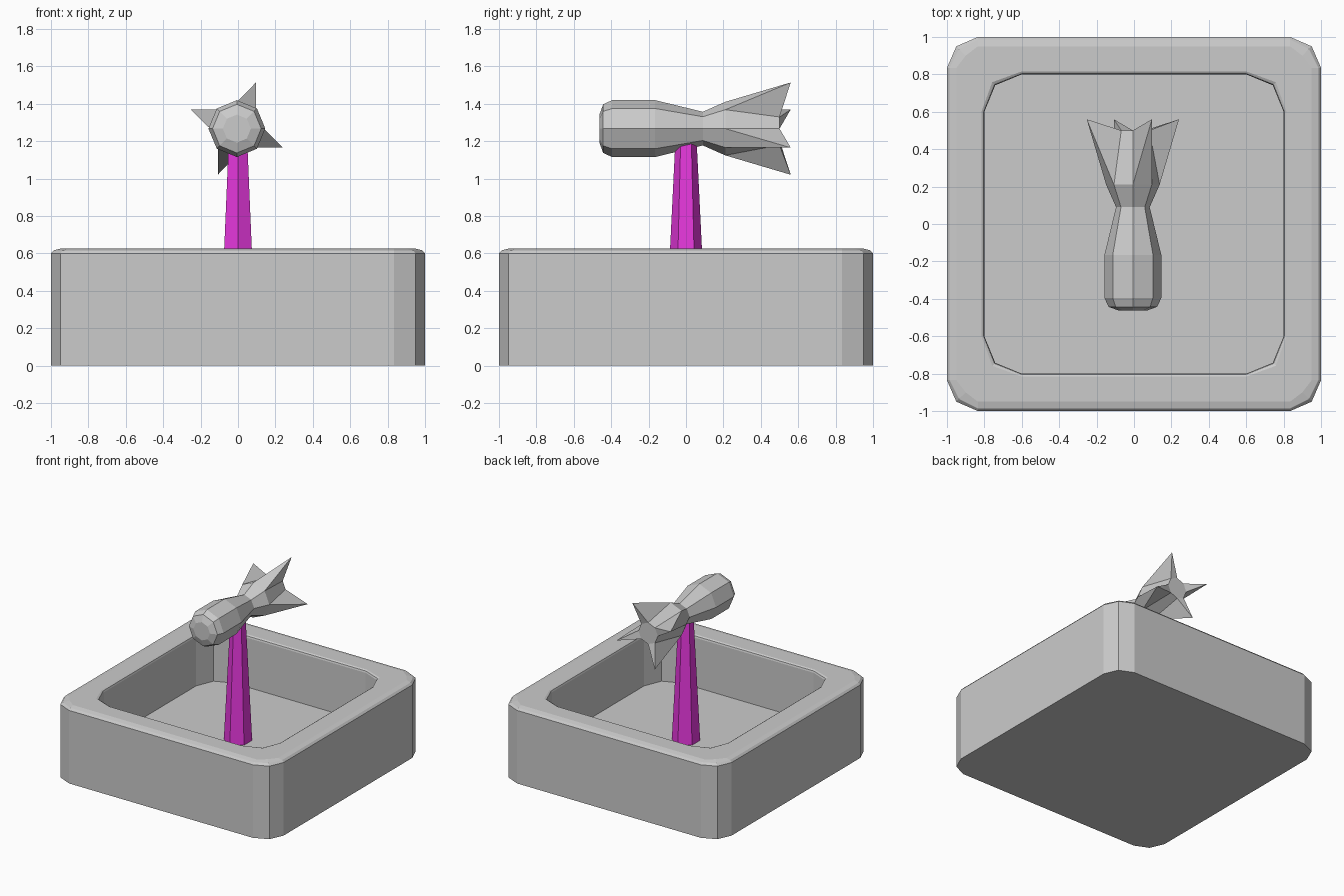
import bpy, bmesh
from math import cos, sin, radians
from mathutils import Vector

if "Cube" in bpy.data.objects:
    bpy.data.objects.remove(bpy.data.objects["Cube"])


def finish(name, bm, mat=None):
    bmesh.ops.recalc_face_normals(bm, faces=bm.faces[:])
    me = bpy.data.meshes.new(name)
    bm.to_mesh(me)
    bm.free()
    ob = bpy.data.objects.new(name, me)
    bpy.context.collection.objects.link(ob)
    if mat:
        me.materials.append(mat)
    return ob


def loft(bm, rings):
    """Bridge consecutive closed rings of points, return vertex rings."""
    rows = [[bm.verts.new(p) for p in r] for r in rings]
    for a, b in zip(rows, rows[1:]):
        n = len(a)
        for i in range(n):
            bm.faces.new((a[i], a[(i + 1) % n], b[(i + 1) % n], b[i]))
    return rows


def rounded_square(half, straight, mid, z):
    """Square ring with two-segment corners."""
    corner = [(half, straight), (mid, mid), (straight, half)]
    pts = []
    for k in range(4):
        for x, y in corner:
            for _ in range(k):
                x, y = -y, x
            pts.append((x, y, z))
    return pts


# Basin: outer wall, softened rim, inner wall and floor
rings = [rounded_square(1 - o, 0.835, 0.95 - o, z)
         for o, z in ((0, 0), (0, 0.6), (0.014, 0.616), (0.05, 0.625))]
rings += [rounded_square(0.8 + o, 0.6, 0.742 + o, z)
          for o, z in ((0.016, 0.625), (0.004, 0.618), (0, 0.605), (0, 0.2))]
bm = bmesh.new()
rows = loft(bm, rings)
bm.faces.new(rows[0])
bm.faces.new(rows[-1])
finish("basin", bm)

# Tapered six-sided post
magenta = bpy.data.materials.new("magenta")
magenta.diffuse_color = (0.8, 0.04, 0.73, 1)
magenta.use_nodes = True
magenta.node_tree.nodes["Principled BSDF"].inputs["Base Color"].default_value = magenta.diffuse_color
bm = bmesh.new()
rows = loft(bm, [[(r * cos(radians(30 + 60 * i)), r * sin(radians(30 + 60 * i)), z)
                  for i in range(6)] for r, z in ((0.106, 0.2), (0.055, 1.24))])
for r in rows:
    bm.faces.new(r)
finish("post", bm, magenta)

# Eight-sided spout body lying along y
CX, CZ = -0.006, 1.267


def at(angle, r, y):
    return Vector((CX + r * cos(radians(angle)), y, CZ + r * sin(radians(angle))))


profile = [(-0.463, 0.075), (-0.443, 0.13), (-0.395, 0.152), (-0.165, 0.152),
           (0.09, 0.09), (0.21, 0.143)]
bm = bmesh.new()
rows = loft(bm, [[at(45 * i, r, y) for i in range(8)] for y, r in profile])
bm.faces.new(rows[0])

# Tail: odd faces pulled out into four pointed fins, even faces are valleys
last = rows[-1]
end = [bm.verts.new(at(45 * i, 0.088, 0.5)) for i in range(8)]
bm.faces.new(end)
for i in range(8):
    j = (i + 1) % 8
    a, b, c, d = last[i], last[j], end[j], end[i]
    if i % 2:
        tip = bm.verts.new(at(45 * i + 22.5, 0.267, 0.56))
        for p, q in ((a, b), (b, c), (c, d), (d, a)):
            bm.faces.new((p, q, tip))
    else:
        bm.faces.new((a, b, c, d))
finish("finned_spout", bm)
